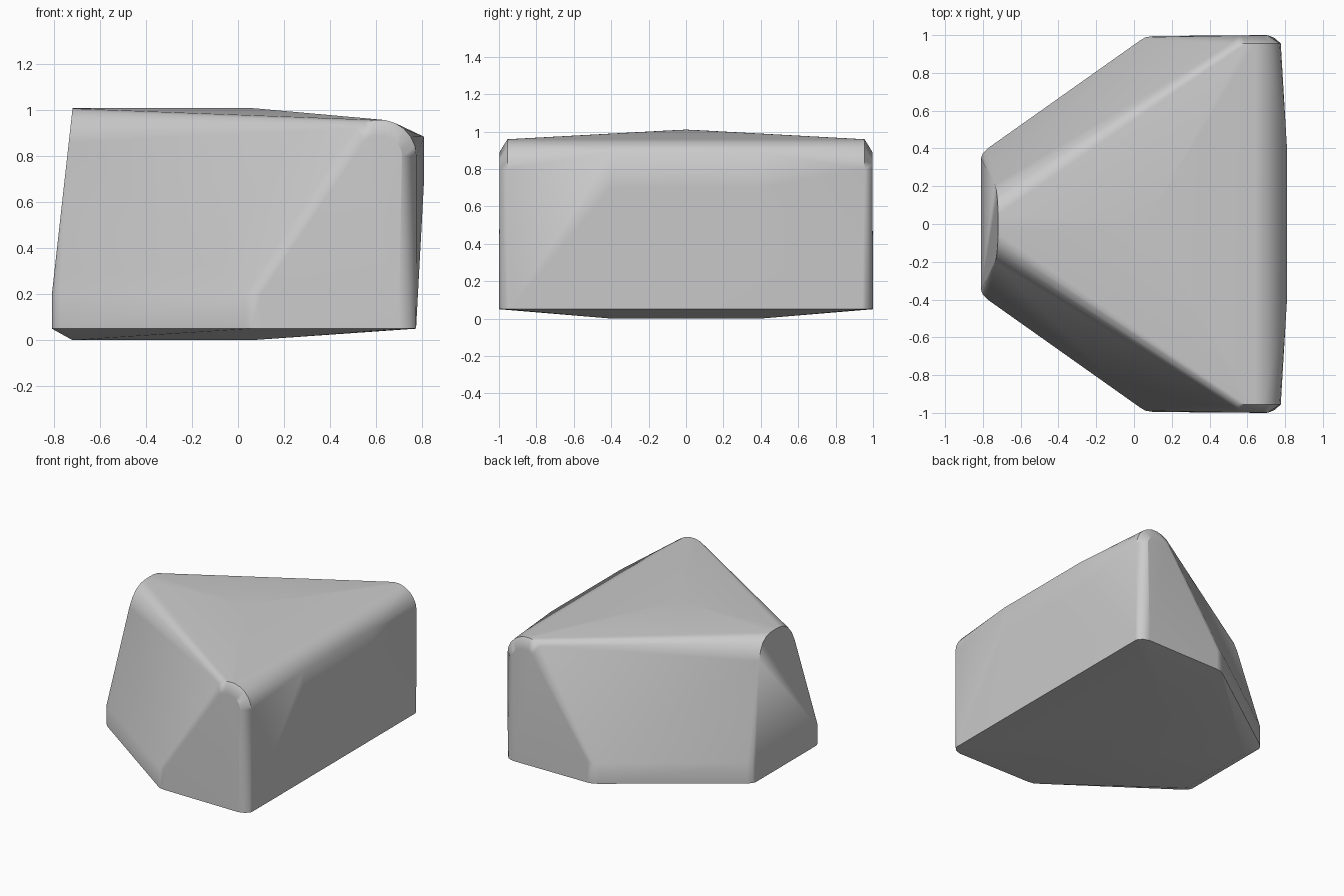
import bpy
import bmesh
import math

cube = bpy.data.objects.get("Cube")
if cube:
    bpy.data.objects.remove(cube, do_unlink=True)

# Plain grey stone
stone = bpy.data.materials.new("stone grey")
stone.use_nodes = True
GREY = (0.6, 0.6, 0.6, 1)
stone.diffuse_color = GREY
stone.node_tree.nodes["Principled BSDF"].inputs["Base Color"].default_value = GREY

# Half outline of the base, rounded at each corner
narrow_end = [(-0.81, 0.35), (-0.8, 0.375), (-0.775, 0.4)]
side_corner = [(0.03, 0.97), (0.06, 0.988), (0.1, 0.995)]
wide_corner = [(0.7, 1), (0.745, 0.985), (0.77, 0.96), (0.775, 0.94)]
points = [(x, y, 0.05) for x, y in narrow_end + side_corner + wide_corner]
points += [(x, y, 0.2) for x, y in narrow_end + side_corner]

# Underside and roof centre line
points += [(-0.72, 0.3, 0), (0.06, 0.4, 0)]
points += [(-0.72, 0, 1.01), (0.06, 0, 1.01)]

# Arched top of the narrow end, leaning inwards
for y, z in [(0.05, 1.008), (0.1, 0.998), (0.145, 0.97), (0.18, 0.925), (0.205, 0.86)]:
    points.append((-0.72 - (1.01 - z) * 0.11, y, z))

# Rounded shoulder of the wide end: outer arc and the smaller side-face arc
centre_x, centre_z = 0.615, 0.8
for i in range(9):
    a = math.radians(i * 16.25)
    c, s = math.cos(a), math.sin(a)
    points.append((centre_x + 0.162 * c, 0.955, centre_z + 0.16 * s))
    points.append((centre_x + 0.1 * c, 0.997, centre_z + 0.09 * s))

# Broad wall: its upper middle edge
points += [(0.81, 0.4, 0.885), (0.81, 0.4, 0.7)]

# Wrap both mirrored halves in one convex skin
bm = bmesh.new()
for x, y, z in points:
    for side in (1, -1):
        bm.verts.new((x, y * side, z))
bmesh.ops.remove_doubles(bm, verts=bm.verts, dist=0.001)
hull = bmesh.ops.convex_hull(bm, input=bm.verts)
spare = {g for g in hull["geom_interior"] + hull["geom_unused"]
         if isinstance(g, bmesh.types.BMVert)}
bmesh.ops.delete(bm, geom=list(spare), context='VERTS')
bmesh.ops.dissolve_limit(bm, angle_limit=math.radians(0.5), verts=bm.verts, edges=bm.edges)
bmesh.ops.recalc_face_normals(bm, faces=bm.faces)

mesh = bpy.data.meshes.new("wedge_rock")
bm.to_mesh(mesh)
bm.free()
mesh.materials.append(stone)
rock = bpy.data.objects.new("wedge_rock", mesh)
bpy.context.collection.objects.link(rock)

# Smooth rounded edges, flat broad faces
bpy.ops.object.select_all(action='DESELECT')
rock.select_set(True)
bpy.context.view_layer.objects.active = rock
bpy.ops.object.shade_smooth_by_angle(angle=math.radians(32))
weighted = rock.modifiers.new("flat broad faces", 'WEIGHTED_NORMAL')
weighted.keep_sharp = True
